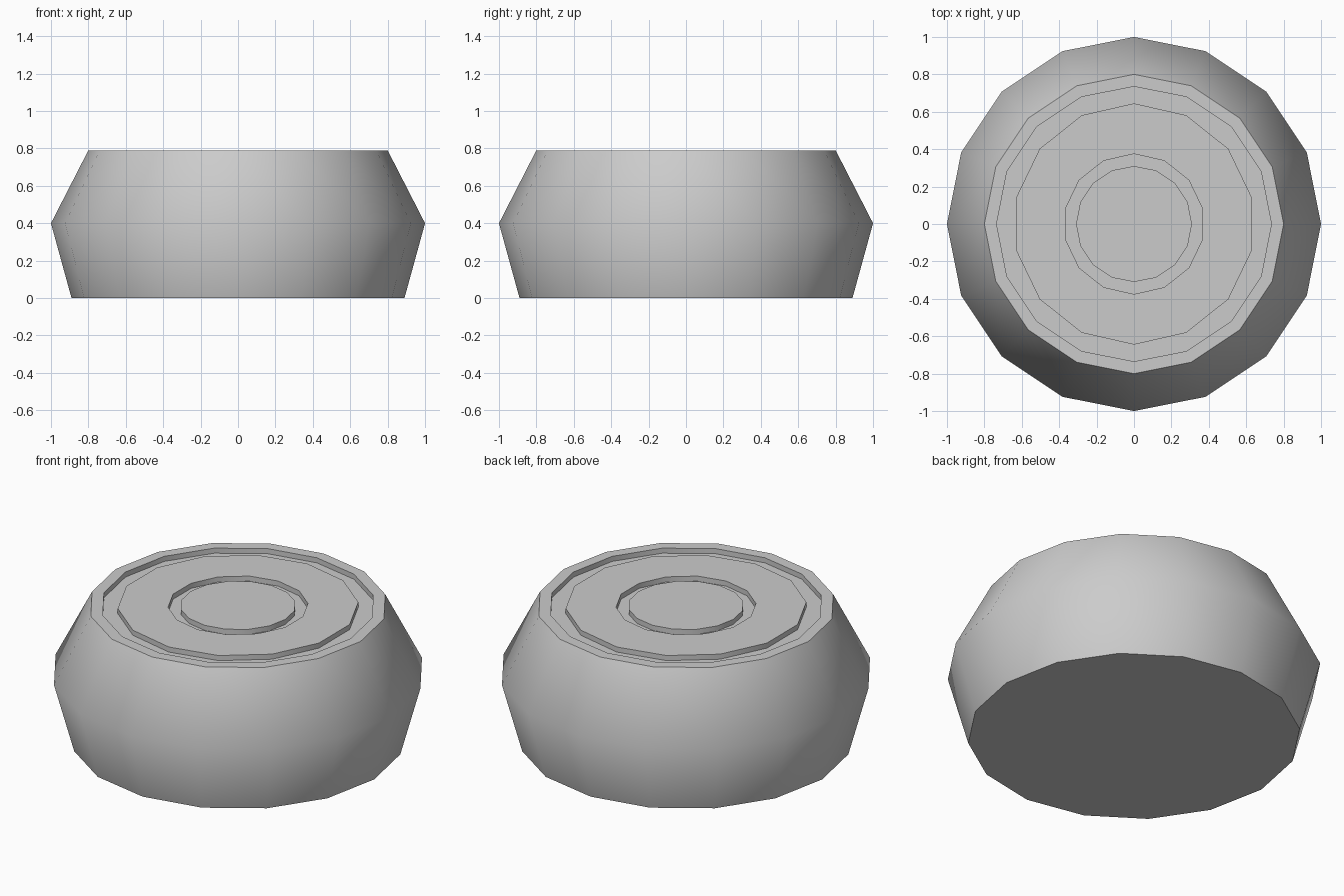
import bpy
import bmesh
from math import sin, cos, pi, radians

if "Cube" in bpy.data.objects:
    bpy.data.objects.remove(bpy.data.objects["Cube"])


def lathe(name, profile, sides, closed=False):
    """Spin an (r, z) profile about z; r = 0 points become poles."""
    bm = bmesh.new()
    rings = []
    for r, z in profile:
        rings.append([bm.verts.new((r * sin(2 * pi * i / sides),
                                    r * cos(2 * pi * i / sides), z))
                      for i in range(sides)])
    pairs = list(zip(rings, rings[1:]))
    if closed:
        pairs.append((rings[-1], rings[0]))
    else:
        bm.faces.new(rings[0])
        bm.faces.new(rings[-1])
    for a, b in pairs:
        for i in range(sides):
            j = (i + 1) % sides
            bm.faces.new((a[i], a[j], b[j], b[i]))
    bmesh.ops.recalc_face_normals(bm, faces=bm.faces[:])
    mesh = bpy.data.meshes.new(name)
    bm.to_mesh(mesh)
    bm.free()
    obj = bpy.data.objects.new(name, mesh)
    bpy.context.collection.objects.link(obj)
    bpy.ops.object.select_all(action='DESELECT')
    obj.select_set(True)
    bpy.context.view_layer.objects.active = obj
    bpy.ops.object.shade_smooth_by_angle(angle=radians(50))
    return obj


TOP, FLOOR = 0.79, 0.76

# Bulging body with a shallow recess in its top
lathe("body", [(0.89, 0), (1.0, 0.4), (0.8, TOP), (0.735, TOP), (0.735, FLOOR)], 16)

# Raised ring inside the recess (14-sided)
lathe("raised_ring", [(0.645, FLOOR), (0.645, TOP), (0.375, TOP), (0.375, FLOOR)], 14, closed=True)

# Central raised disc
lathe("centre_disc", [(0.31, FLOOR), (0.31, TOP)], 16)
